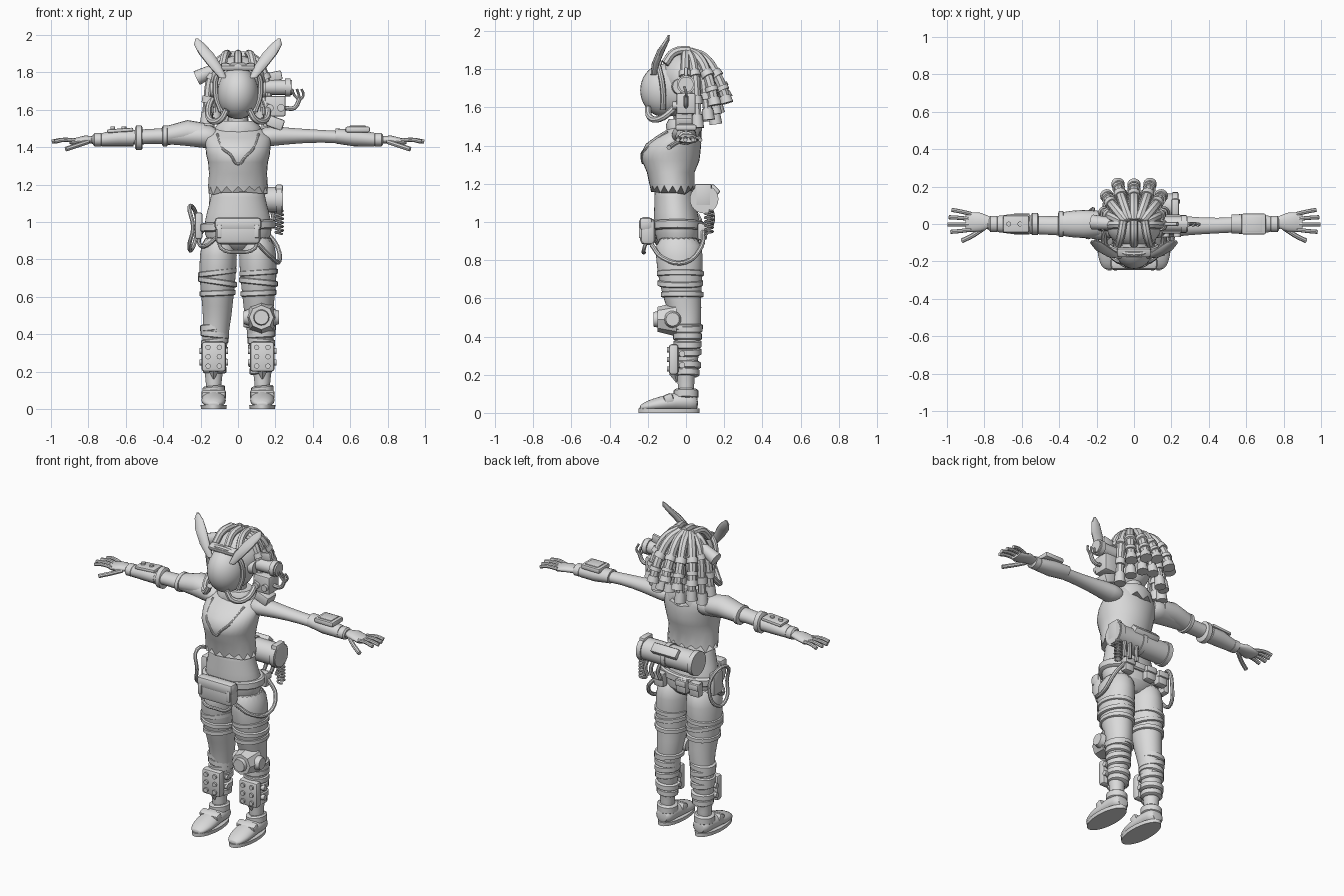
import bpy, bmesh, math, random
from mathutils import Vector, Matrix, Euler

random.seed(4)
old = bpy.data.objects.get("Cube")
if old:
    bpy.data.objects.remove(old)

U = 0.01  # all sizes below are in hundredths of a unit
grey = bpy.data.materials.new("plain grey")
grey.use_nodes = True
grey.diffuse_color = (0.7, 0.7, 0.7, 1)
grey.node_tree.nodes["Principled BSDF"].inputs["Base Color"].default_value = grey.diffuse_color
parts = []
SIDES = (("left", 1), ("right", -1))


def add(name, mesh):
    obj = bpy.data.objects.new(name, mesh)
    bpy.context.collection.objects.link(obj)
    mesh.materials.clear()
    mesh.materials.append(grey)
    parts.append(obj)
    return obj


def finish(name, bm):
    bmesh.ops.scale(bm, vec=(U, U, U), verts=bm.verts)
    bmesh.ops.recalc_face_normals(bm, faces=bm.faces)
    mesh = bpy.data.meshes.new(name)
    bm.to_mesh(mesh)
    bm.free()
    return add(name, mesh)


def loft(name, rings, axis="Z", sides=20, round_it=False, jag=0, tilt=0):
    """Skin elliptical rings (x, y, z, half width, half depth) along an axis."""
    bm = bmesh.new()
    loops = []
    for i, (x, y, z, a, b) in enumerate(rings):
        loop = []
        for k in range(sides):
            t = math.tau * k / sides
            u, v = a * math.cos(t), b * math.sin(t)
            off = {"Z": (u, v, tilt * math.cos(t)), "X": (0, u, v), "Y": (u, 0, v)}[axis]
            drop = jag * (k % 2) * random.uniform(0.4, 1) if i == 0 else 0
            loop.append(bm.verts.new(Vector((x, y, z - drop)) + Vector(off)))
        loops.append(loop)
    for low, high in zip(loops, loops[1:]):
        for k in range(sides):
            n = (k + 1) % sides
            bm.faces.new((low[k], low[n], high[n], high[k]))
    bm.faces.new(loops[0])
    bm.faces.new(loops[-1])
    obj = finish(name, bm)
    if round_it:
        obj.modifiers.new("rounding", "SUBSURF").levels = 1
    return obj


def band(name, x, y, z, a, b, h, axis="Z", tilt=0):
    rings = []
    for step, inset in ((-1, 1), (-0.7, 0), (0.7, 0), (1, 1)):
        d = step * h / 2
        at = (x + d, y, z) if axis == "X" else (x, y, z + d)
        rings.append((*at, a - inset, b - inset))
    return loft(name, rings, axis, tilt=tilt)


def box(name, loc, size, bevel=1, turn=(0, 0, 0)):
    bm = bmesh.new()
    bmesh.ops.create_cube(bm, size=1)
    bmesh.ops.scale(bm, vec=size, verts=bm.verts)
    bmesh.ops.bevel(bm, geom=bm.edges[:], offset=bevel, segments=2, affect="EDGES", profile=0.5)
    spin = Euler([math.radians(d) for d in turn]).to_matrix().to_4x4()
    bmesh.ops.transform(bm, matrix=Matrix.Translation(loc) @ spin, verts=bm.verts)
    return finish(name, bm)


def cyl(name, start, end, r1, r2=None, sides=16):
    start, end = Vector(start), Vector(end)
    line = end - start
    bm = bmesh.new()
    spin = line.to_track_quat("Z", "Y").to_matrix().to_4x4()
    bmesh.ops.create_cone(bm, cap_ends=True, segments=sides, radius1=r1, radius2=r1 if r2 is None else r2,
                          depth=line.length, matrix=Matrix.Translation((start + end) / 2) @ spin)
    return finish(name, bm)


def ball(name, loc, size):
    bm = bmesh.new()
    bmesh.ops.create_uvsphere(bm, u_segments=28, v_segments=18, radius=1)
    bmesh.ops.scale(bm, vec=size, verts=bm.verts)
    bmesh.ops.translate(bm, vec=loc, verts=bm.verts)
    return finish(name, bm)


def tube(name, points, r, closed=False):
    curve = bpy.data.curves.new(name + " path", "CURVE")
    curve.dimensions, curve.resolution_u = "3D", 4
    curve.bevel_depth, curve.bevel_resolution, curve.use_fill_caps = r * U, 2, True
    spline = curve.splines.new("BEZIER")
    spline.bezier_points.add(len(points) - 1)
    spline.use_cyclic_u = closed
    for knot, p in zip(spline.bezier_points, points):
        knot.co = Vector(p) * U
        knot.handle_left_type = knot.handle_right_type = "AUTO"
    path = bpy.data.objects.new(name + " path", curve)
    bpy.context.collection.objects.link(path)
    graph = bpy.context.evaluated_depsgraph_get()
    mesh = bpy.data.meshes.new_from_object(path.evaluated_get(graph))
    bpy.data.objects.remove(path)
    return add(name, mesh)


# Torso, shirt and neck
loft("hips_and_belly", [(0, -4, 84, 9, 7), (0, -4, 90, 18, 12), (0, -4.5, 98, 18.5, 12.5), (0, -5.5, 105, 17, 11.5),
                        (0, -6, 113, 14.5, 10.5), (0, -7, 122, 14, 10)], round_it=True)
shirt = loft("torn_shirt", [(0, -7, 119, 16, 11.5), (0, -8, 126, 15.5, 12.5), (0, -8, 132, 16, 15), (0, -8, 136, 17, 15.5),
                            (0, -6.5, 141, 17.5, 14.5), (0, -4, 145, 17.5, 11.5), (0, -1, 149, 14, 8),
                            (0, 0, 152, 8, 6)], sides=32, jag=5)
loft("neck", [(0, 0, 148, 6, 6), (0, -2, 162, 5, 5)])
bpy.context.view_layer.update()
neckline = []
for x, z in ((-11, 147), (-8, 139), (-4, 136), (0, 131), (4, 135), (8, 139), (11, 147)):
    hit, spot, _, _ = shirt.ray_cast(Vector((x, -100, z)) * U, Vector((0, 1, 0)))
    if hit:
        neckline.append(spot / U)
tube("shirt_neckline", neckline, 0.7)
loft("neck_scarf", [(0, -1, 148, 13, 9), (0, -1, 151, 12, 9.5), (0, -1, 154, 9, 8)], jag=4)

# Head, face mask and long ears
ball("head", (0, -4, 170), (12.5, 13, 15))
ball("hair_cap", (0, 0, 175), (15, 13, 14))
ball("face_mask", (0, -11, 169), (11, 13, 14))
tube("mask_rim", [(-9, -12, 159), (-12, -12, 169), (-10, -14, 180), (0, -16, 184),
                  (10, -14, 180), (12, -12, 169), (9, -12, 159)], 1.5)
box("brow_band", (0, -15, 183), (18, 5, 3), turn=(20, 0, 0))
for side, s in SIDES:
    loft(side + "_ear", [(s * 8, -17, 177, 2, 1.5), (s * 12, -16, 183, 3.5, 2), (s * 17, -13, 190, 4, 2),
                         (s * 20.5, -10, 195, 3, 1.3), (s * 22, -9, 198, 0.8, 0.5)], sides=12)
    tube(side + "_mask_hose", [(s * 6, -20, 160), (s * 9, -19, 155), (s * 14, -14, 154), (s * 16, -6, 160),
                               (s * 13, 0, 168)], 1.7)
    cyl(side + "_ear_cap", (s * 10, -3, 171), (s * 15, -3, 171), 5, 4)

# Hair locks with wrapped rings and thick tips
def lock(name, angle, reach, tip, r):
    sx, cy = math.sin(angle), math.cos(angle)
    path = [Vector((sx * w * reach, f * reach * cy, z)) for w, f, z in
            ((0.3, 0.1, 189), (0.6, 0.45, 186), (0.85, 0.75, 177), (0.95, 0.9, (177 + tip) / 2), (1, 1, tip))]
    tube(name, path, r)
    for a, b in ((path[1], path[2]), (path[2], path[3])):
        cyl(name + "_ring", a.lerp(b, 0.8), b.lerp(a, -0.1), r + 0.8)
    cyl(name + "_tip", path[3].lerp(path[4], 0.5), path[4], r + 0.5, r + 1)


for i in range(5):
    lock("outer_lock", math.radians(-44 + i * 22), 23 if i % 2 else 21, random.uniform(160, 165), 2.6)
for i in range(9):
    lock("inner_lock", math.radians(-92 + i * 23), 17, random.uniform(149, 158), 2.4)
cyl("side_bun", (-9, 0, 183), (-22, 1, 177), 3, 4)
for x in (-7, 0, 7):
    tube("crown_lock", [(x * 1.2, -11, 183), (x, -6, 189), (x * 0.8, 2, 190)], 2.2)

# Shoulder gadget on the left
box("gadget_body", (20, 0, 162), (11, 10, 11))
cyl("gadget_lens", (13, 0, 172), (29, 0, 172), 4)
cyl("gadget_lens_rim", (25, 0, 172), (28, 0, 172), 4.8)
box("gadget_fin", (20, 0, 178), (7, 2, 5), 0.6, (0, -12, 0))
box("gadget_foot", (20, -1, 153), (9, 9, 6), 1, (0, 20, 0))
for x in (17, 23):
    cyl("gadget_knob", (x, -4, 161), (x, -7, 161), 2)
tube("gadget_arm", [(25, 0, 161), (30, 0, 161), (33, 0, 166)], 1.2)
for x in (30, 32.5, 35):
    tube("gadget_finger", [(33, 0, 165), (x, 0, 168), (x - 1, -1, 171)], 0.7)

# Arms and hands
for side, s in SIDES:
    bulk = 1 if s > 0 else 1.2
    loft(side + "_arm", [(s * x, y, z, w * bulk, h * bulk) for x, y, z, w, h in
                         ((10, -1, 145, 7, 5), (18, -1, 146, 6.5, 5.5), (28, -1, 146, 5, 4.3), (45, -1, 146, 4, 3.2),
                          (60, 0, 145, 4.3, 3.5), (72, 0, 144, 3.3, 2.6), (80, 0, 144, 3, 2))], "X", round_it=True)
    loft(side + "_palm", [(s * x, 1, z, w, h) for x, z, w, h in
                          ((77, 144, 3, 2), (82, 144, 5, 2.2), (87, 143, 5.3, 2), (90, 143, 4.5, 1.3))], "X")
    for j in range(4):
        y = -3 + j * 2.8
        end = 100 - abs(j - 1.3) * 1.5
        tube(side + "_finger", [(s * 87, y, 143.5), (s * 93, y * 1.25, 144), (s * end, y * 1.4, 143)], 1.1)
    tube(side + "_thumb", [(s * 80, -2, 143), (s * 86, -6, 141), (s * 92, -9, 139)], 1.3)
    band(side + "_wrist_wrap", s * 75, 0, 144, 4.3, 3.6, 5, "X")
loft("shoulder_guard", [(-18, 0, 147, 7, 6), (-27, 0, 148, 7.5, 6.5), (-34, 0, 147, 7, 5.5), (-40, 0, 146, 6, 5)], "X")
band("shoulder_guard_edge", -39, 0, 146, 7, 5.7, 3, "X")
band("elbow_clamp", -53, 0, 145, 6, 6.5, 4, "X")
loft("right_gauntlet", [(-56, 0, 145, 5.5, 4.5), (-64, 0, 145, 5.5, 4.5), (-73, 0, 144, 4.3, 3.5)], "X")
box("gauntlet_plate", (-63, 0, 149), (14, 9, 2), 0.8, (0, -4, 0))
for x in (-67, -61):
    cyl("gauntlet_stud", (x, 0, 148), (x, 0, 151), 1.3)
loft("left_bracer", [(52, 0, 146, 5, 4), (62, 0, 145, 5.5, 4.5), (73, 0, 144, 4.3, 3.7)], "X")
box("bracer_screen", (64, 0, 149.5), (13, 11, 3), 0.8)
box("bracer_panel", (64, 0, 151), (9, 8, 1), 0.3)

# Legs, wraps and shoes
for side, s in SIDES:
    loft(side + "_leg", [(s * x, y, z, a, b) for x, y, z, a, b in
                         ((13, 0, 6, 4.5, 5), (13, 0, 15, 4, 4), (13, 0, 22, 5.5, 5.2), (12.5, 1, 31, 6.5, 6.2),
                          (12, 0.5, 40, 7, 6.8), (11, 0, 50, 7.7, 8.3), (11, -2, 60, 8.7, 10), (11, -3, 70, 9.8, 11.5),
                          (10.5, -3.5, 82, 10.3, 12.7), (10, -4, 94, 9, 12))], round_it=True)
    for z, a, b, y in ((73, 10.3, 12.3, -3), (68, 10.5, 12, -3), (62, 9.7, 11.2, -2)):
        band(side + "_thigh_strap", s * 11, y, z, a, b, 3.2, tilt=random.uniform(-1.5, 1.5))
    for z, a in ((44, 7.8), (40, 7.6), (36, 7.4), (32, 7.2), (25, 7), (21, 6.3)):
        band(side + "_calf_wrap", s * 12.5, 0.8, z, a, a, 4, tilt=random.uniform(-1, 1))
    box(side + "_shin_guard", (s * 13, -6.5, 28), (13, 5, 16), 1.5)
    for x in (-3, 3):
        for z in (23, 28, 33):
            cyl(side + "_shin_stud", (s * 13 + x, -8, z), (s * 13 + x, -10, z), 1.4)
    for x in (-7, 7):
        for z in (25, 31):
            cyl(side + "_side_stud", (s * 13, -2, z), (s * 13 + x * 1.1, -2, z), 1.6)
    cyl(side + "_shin_point", (s * 13, -6, 21), (s * 13, -5, 16), 3, 0.3, 4)
    loft(side + "_shoe", [(s * 13, y, z, a, h) for y, z, a, h in
                          ((6.5, 5, 4, 3.5), (3, 6, 6, 5.5), (-5, 6, 6, 5), (-14, 4.5, 7, 4), (-21, 3.5, 5.5, 2.8),
                           (-24.5, 2.5, 3, 1.2))], "Y", round_it=True)
    loft(side + "_sole", [(s * 13, -9, 0, 6.8, 16), (s * 13, -9, 2.2, 7, 16)], sides=28)
    band(side + "_shoe_collar", s * 13, 0, 10, 6, 6.5, 5, tilt=0.5)
    box(side + "_shoe_strap", (s * 13, -9, 7.5), (13, 5, 5), 1.2, (20, 0, 0))

# Knee pad on the left leg
cyl("knee_pad", (12.5, -5, 49), (12.5, -15, 49), 9, 6.5, 8)
cyl("knee_disc", (12.5, -14, 49), (12.5, -17, 49), 4.5, 3.8)
for x, d in ((4, -1), (21, 1)):
    cyl("knee_side_disc", (x - d * 2, -7, 49), (x + d, -7, 49), 4.5, 3.5)
band("knee_strap", 11.5, 0, 45, 8.5, 9, 3)

# Belt, pouches and hanging gear
band("belt", 0, -4.5, 98, 20, 14, 5, tilt=1)
box("front_pouch", (0, -20, 95), (24, 8, 14), 2.5)
box("pouch_flap", (0, -21, 99), (25, 7, 7), 2)
for x in (-10, 10):
    box("pouch_buckle", (x, -24, 95), (2.5, 1.5, 7), 0.5)
tube("pouch_handle", [(-10, -20, 92), (-9, -22, 86), (0, -22, 84), (9, -22, 86), (10, -20, 92)], 1)
tube("left_hip_hose", [(11, -18, 88), (18, -12, 81), (22, 0, 79), (21, 8, 87), (15, 9, 95)], 1.2)
tube("right_hip_hose", [(-11, -17, 92), (-18, -12, 87), (-21, -3, 90), (-19, 4, 96)], 1.1)
for x in (-13, -4, 12):
    box("back_pouch", (x, 8.5, 95), (7, 5, 9), 1.2)
    box("back_pouch_flap", (x, 10, 97), (7.5, 4, 4), 0.8)
box("right_hip_box", (-21, 0, 98), (4, 9, 14), 1)
tube("right_hip_frame", [(-26, -4, 108), (-23, 4, 106), (-22, 8, 95), (-25, 3, 85), (-26, -4, 88), (-24, -7, 97)], 1.1, True)

# Rolled pack across the lower back
cyl("back_roll", (-15, 9.5, 112), (24, 9.5, 112), 6.8, sides=24)
for x in (-14, 5, 22):
    cyl("back_roll_rim", (x - 1.5, 9.5, 112), (x + 1.5, 9.5, 112), 7.5, sides=24)
box("back_roll_panel", (4, 14, 116), (18, 6, 6), 1, (-45, 0, 0))
box("back_roll_end", (22, 9, 114), (4, 9, 12), 1)
coil = [(22 + 2 * math.cos(k * 1.2), 12 + 2 * math.sin(k * 1.2), 106 - k * 0.4) for k in range(32)]
tube("coiled_cord", coil, 0.6)
for x in (9, 14, 18):
    tube("hanging_charm", [(x, 13, 107), (x + 1, 14, 102), (x, 13, 97)], 1.2)

# Smooth shading with sharp edges kept
bpy.ops.object.select_all(action="DESELECT")
for obj in parts:
    obj.select_set(True)
bpy.context.view_layer.objects.active = parts[0]
bpy.ops.object.shade_smooth_by_angle(angle=math.radians(35))
